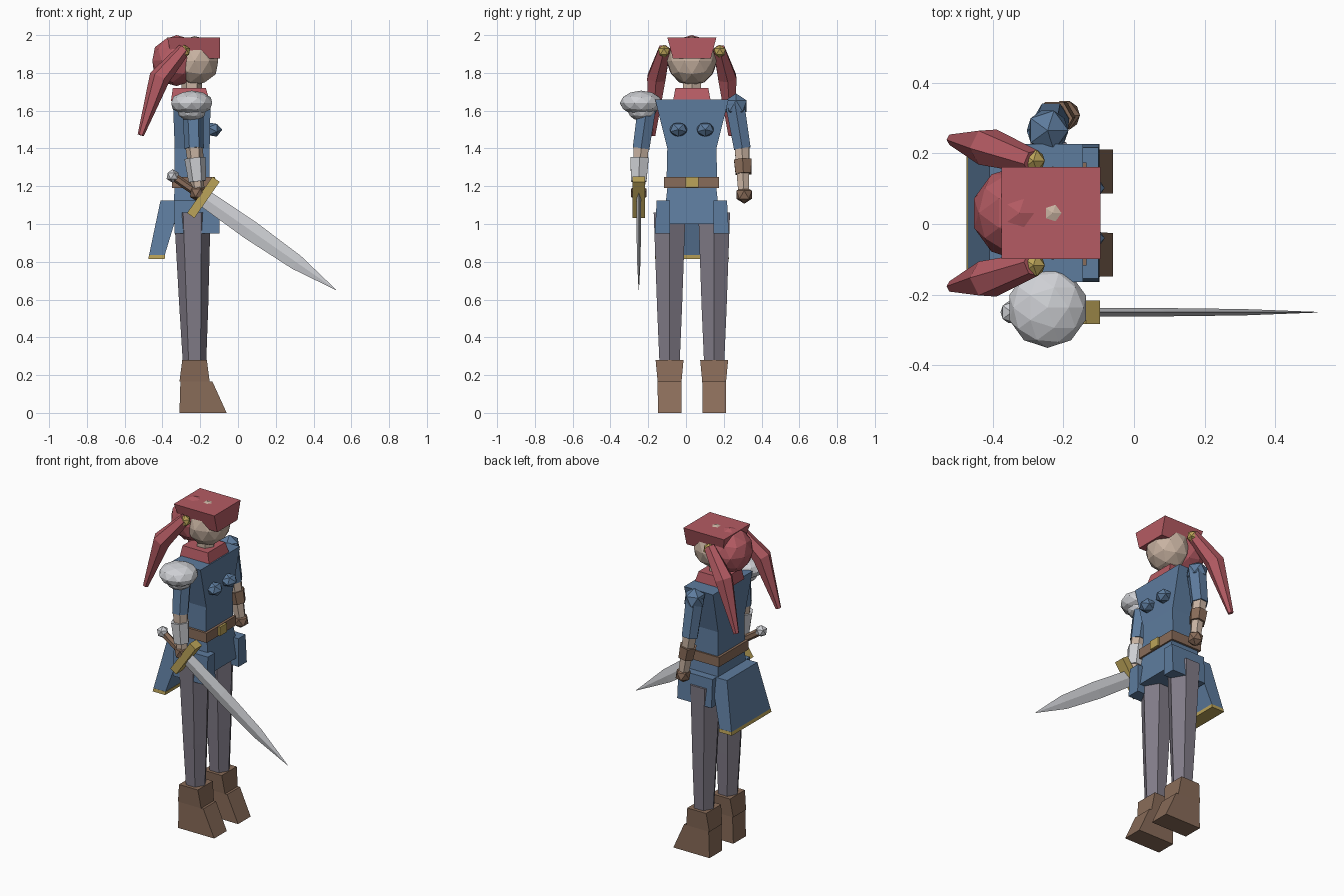
import bpy, bmesh, math
from mathutils import Vector

if "Cube" in bpy.data.objects:
    bpy.data.objects.remove(bpy.data.objects["Cube"])

CY = 0.031  # body centre line in y; the figure faces +x


def colour(name, r, g, b):
    m = bpy.data.materials.new(name)
    m.diffuse_color = (r, g, b, 1)
    m.use_nodes = True
    m.node_tree.nodes["Principled BSDF"].inputs["Base Color"].default_value = m.diffuse_color
    return m


BLUE = colour("blue cloth", 0.11, 0.20, 0.34)
RED = colour("red hair", 0.46, 0.105, 0.125)
METAL = colour("pale steel", 0.62, 0.63, 0.66)
GREY = colour("grey trousers", 0.22, 0.20, 0.245)
BROWN = colour("brown leather", 0.25, 0.15, 0.10)
GOLD = colour("gold", 0.50, 0.37, 0.10)
SKIN = colour("skin", 0.58, 0.45, 0.36)


def finish(name, bm, mat):
    bmesh.ops.recalc_face_normals(bm, faces=bm.faces)
    me = bpy.data.meshes.new(name)
    bm.to_mesh(me)
    bm.free()
    me.materials.append(mat)
    ob = bpy.data.objects.new(name, me)
    bpy.context.collection.objects.link(ob)
    return ob


def loft(name, rings, mat):
    """Skin a list of equal-length point rings and cap both ends."""
    bm = bmesh.new()
    vs = [[bm.verts.new(p) for p in r] for r in rings]
    n = len(rings[0])
    for a, b in zip(vs, vs[1:]):
        for i in range(n):
            j = (i + 1) % n
            bm.faces.new((a[i], a[j], b[j], b[i]))
    bm.faces.new(vs[0])
    bm.faces.new(vs[-1])
    return finish(name, bm, mat)


def block(name, mat, *sections):
    """Stacked rectangles: (z, x0, x1, y0, y1)."""
    return loft(name, [[(x0, y0, z), (x1, y0, z), (x1, y1, z), (x0, y1, z)]
                       for z, x0, x1, y0, y1 in sections], mat)


def tube(name, mat, *stops, sides=6):
    """Limb through stops (x, y, z, radius) with rings square to the path."""
    pts = [Vector(s[:3]) for s in stops]
    rings = []
    for i, s in enumerate(stops):
        d = (pts[min(i + 1, len(pts) - 1)] - pts[max(i - 1, 0)]).normalized()
        v = d.cross(Vector((1, 0, 0))).normalized()
        u = v.cross(d)
        rings.append([pts[i] + s[3] * (u * math.cos(a) + v * math.sin(a))
                      for a in (math.tau * k / sides for k in range(sides))])
    return loft(name, rings, mat)


def ball(name, mat, loc, r, scale=(1, 1, 1), sub=2, tilt=0.0):
    bm = bmesh.new()
    bmesh.ops.create_icosphere(bm, subdivisions=sub, radius=r)
    ob = finish(name, bm, mat)
    ob.location, ob.scale = loc, scale
    ob.rotation_euler = (0, tilt, 0)
    return ob


# Torso, collar and neck
block("torso", BLUE, (1.19, -0.335, -0.15, CY - .135, CY + .135),
      (1.40, -0.335, -0.15, CY - .13, CY + .13),
      (1.66, -0.345, -0.145, CY - .195, CY + .195))
block("collar", RED, (1.65, -0.355, -0.15, CY - .10, CY + .10),
      (1.72, -0.345, -0.17, CY - .087, CY + .087))
tube("neck", SKIN, (-0.245, CY, 1.70, .055), (-0.245, CY, 1.80, .055))

# Belt with buckle
block("belt", BROWN, (1.19, -0.35, -0.135, CY - .148, CY + .143),
      (1.25, -0.35, -0.135, CY - .148, CY + .143))
block("buckle", GOLD, (1.193, -0.14, -0.122, CY - .034, CY + .034),
      (1.248, -0.14, -0.122, CY - .034, CY + .034))

# Skirt, coat tail and gold hem
block("skirt", BLUE, (1.00, -0.35, -0.115, CY - .15, CY + .15),
      (1.19, -0.335, -0.145, CY - .13, CY + .13))
block("coat_tail", BLUE, (0.835, -0.471, -0.388, CY - .193, CY + .193),
      (1.125, -0.41, -0.30, CY - .15, CY + .15))
block("tail_hem", GOLD, (0.815, -0.475, -0.388, CY - .196, CY + .196),
      (0.835, -0.471, -0.386, CY - .194, CY + .194))

# Head, cap of hair and square fringe
ball("head", SKIN, (-0.23, CY, 1.863), .132)
ball("hair_back", RED, (-0.325, CY, 1.865), .135)
block("fringe", RED, (1.875, -0.35, -0.095, CY - .10, CY + .10),
      (1.988, -0.375, -0.095, CY - .13, CY + .13))

for s, side in ((-1, "right"), (1, "left")):
    # Legs and boots
    y = CY + s * .118
    loft(side + "_leg", [[(cx + r * math.cos(a), y + r * math.sin(a), z)
                          for a in (math.tau * k / 6 for k in range(6))]
                         for z, cx, r in ((.25, -.23, .061), (.55, -.234, .076), (1.06, -.242, .097))], GREY)
    block(side + "_boot", BROWN, (0, -0.31, -0.06, y - .062, y + .062),
          (.165, -0.305, -0.135, y - .063, y + .063),
          (.165, -0.31, -0.15, y - .063, y + .063),
          (.28, -0.295, -0.165, y - .074, y + .074))
    # Side panels of the skirt
    yo, yi = CY + s * .196, CY + s * .115
    block(side + "_skirt_panel", BLUE, (.95, -0.335, -0.098, yi, yo),
          (1.125, -0.335, -0.10, yi, CY + s * .186))
    # Bust
    ball(side + "_bust", BLUE, (-0.135, CY + s * .071, 1.50), .052,
         (.8, 1, 1), 1, math.pi / 2)
    # Ponytails with gold ties
    tube(side + "_ponytail", RED, (-.285, CY + s * .145, 1.925, .035),
         (-.415, CY + s * .187, 1.775, .056), (-.515, CY + s * .208, 1.47, .017))
    ball(side + "_hair_tie", GOLD, (-.285, CY + s * .148, 1.913), .036, sub=1)

# Left arm
ball("left_shoulder", BLUE, (-0.245, .265, 1.625), .066, sub=1)
tube("left_sleeve", BLUE, (-.245, .258, 1.64, .058), (-.235, .298, 1.40, .051))
tube("left_forearm", SKIN, (-.235, .296, 1.41, .045), (-.20, .305, 1.18, .034))
tube("left_bracer", BROWN, (-.226, .30, 1.34, .053), (-.213, .304, 1.265, .048))
ball("left_glove", BROWN, (-.196, .308, 1.155), .048, sub=1)

# Right arm with layered shoulder plates
ball("upper_pauldron", METAL, (-.245, -.237, 1.64), .114, (1, 1, .58))
ball("lower_pauldron", METAL, (-.245, -.232, 1.60), .085, (.92, .92, .65))
tube("right_sleeve", BLUE, (-.24, -.205, 1.63, .056), (-.232, -.238, 1.40, .051))
tube("right_forearm", SKIN, (-.232, -.238, 1.41, .047), (-.212, -.248, 1.18, .034))
tube("right_bracer", METAL, (-.228, -.246, 1.35, .056), (-.215, -.25, 1.225, .047))
ball("right_glove", BROWN, (-.212, -.25, 1.165), .048, sub=1)

# Sword, laid out along a forward-and-down axis
O = Vector((-.182, -.25, 1.14))
D = Vector((.82, 0, -.572)).normalized()
N = Vector((-D.z, 0, D.x))
Y = Vector((0, 1, 0))


def diamond(t, w, th):
    c = O + D * t
    return [c + N * w, c + Y * th, c - N * w, c - Y * th]


def rect(t, w, th):
    c = O + D * t
    return [c + N * w + Y * th, c - N * w + Y * th, c - N * w - Y * th, c + N * w - Y * th]


loft("blade", [diamond(0, .046, .013), diamond(.30, .052, .012), diamond(.60, .041, .009),
               diamond(.855, .001, .001)], METAL)
loft("guard", [rect(-.025, .117, .033), rect(.022, .117, .033)], GOLD)
tube("grip", BROWN, (*(O - D * .19), .022), (*O, .022))
ball("pommel", METAL, O - D * .20, .036, sub=1)
